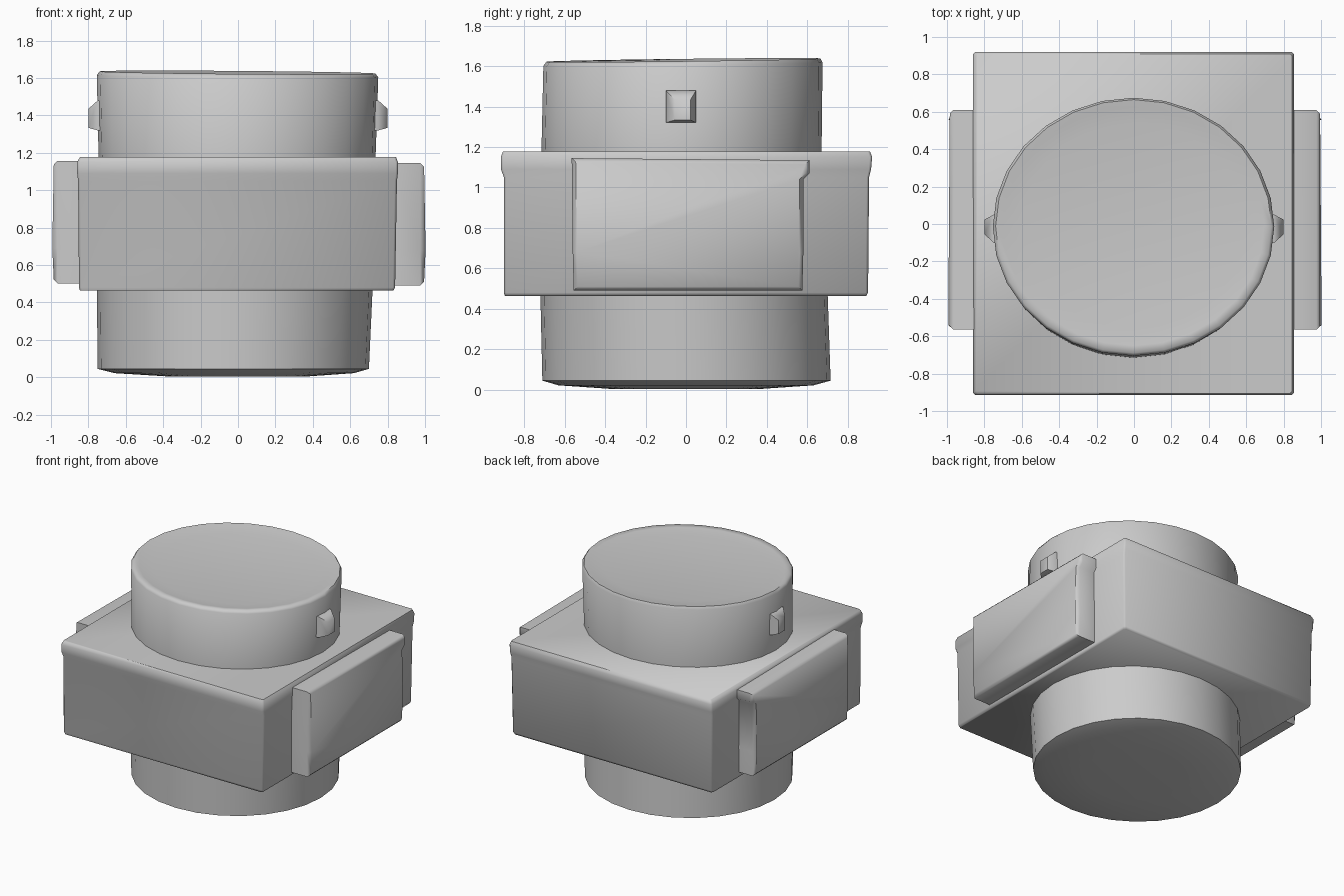
import bpy, bmesh, math

if "Cube" in bpy.data.objects:
    bpy.data.objects.remove(bpy.data.objects["Cube"])


def loft(name, rings, angle=40, cap_start=True):
    """Skin a stack of equal-length rings, cap the visible ends, shade by angle."""
    bm = bmesh.new()
    loops = [[bm.verts.new(p) for p in ring] for ring in rings]
    n = len(loops[0])
    for a, b in zip(loops, loops[1:]):
        for i in range(n):
            j = (i + 1) % n
            bm.faces.new((a[i], a[j], b[j], b[i]))
    if cap_start:
        bm.faces.new(loops[0])
    cap = bm.faces.new(loops[-1])
    bmesh.ops.recalc_face_normals(bm, faces=bm.faces)
    # open parts: make sure the end cap faces away from the open end
    cap.normal_update()
    start = sum((v.co for v in loops[0]), loops[0][0].co * 0) / n
    if cap.normal.dot(cap.calc_center_median() - start) < 0:
        bmesh.ops.reverse_faces(bm, faces=bm.faces)
    me = bpy.data.meshes.new(name)
    bm.to_mesh(me)
    bm.free()
    ob = bpy.data.objects.new(name, me)
    bpy.context.collection.objects.link(ob)
    bpy.ops.object.select_all(action='DESELECT')
    ob.select_set(True)
    bpy.context.view_layer.objects.active = ob
    bpy.ops.object.shade_smooth_by_angle(angle=math.radians(angle))
    return ob


def oval(x0, x1, y0, y1, z, tilt_x=0, tilt_y=0, n=28):
    cx, cy, rx, ry = (x0 + x1) / 2, (y0 + y1) / 2, (x1 - x0) / 2, (y1 - y0) / 2
    pts = []
    for i in range(n):
        a = 2 * math.pi * i / n
        x, y = cx + rx * math.cos(a), cy + ry * math.sin(a)
        pts.append((x, y, z + tilt_x * x + tilt_y * y))
    return pts


def rect(x0, x1, y0, y1, z, c=0.012):
    """Rectangle with small clipped corners."""
    return [(x0 + c, y0, z), (x1 - c, y0, z), (x1, y0 + c, z), (x1, y1 - c, z),
            (x1 - c, y1, z), (x0 + c, y1, z), (x0, y1 - c, z), (x0, y0 + c, z)]


# square housing with a slight lip around its top
loft("housing", [rect(-0.845, 0.83, -0.895, 0.89, 0.463),
                 rect(-0.85, 0.84, -0.90, 0.90, 0.48),
                 rect(-0.855, 0.85, -0.90, 0.905, 1.05),
                 rect(-0.86, 0.855, -0.915, 0.915, 1.09),
                 rect(-0.86, 0.855, -0.915, 0.92, 1.15),
                 rect(-0.845, 0.845, -0.905, 0.91, 1.178)], 60)

# upper drum with a slightly tilted, gently dished top
T = (-0.008, 0.012)
loft("upper_drum", [oval(-0.745, 0.735, -0.715, 0.67, 1.16),
                    oval(-0.755, 0.75, -0.705, 0.675, 1.61, *T),
                    oval(-0.74, 0.735, -0.69, 0.665, 1.63, *T),
                    oval(-0.70, 0.695, -0.65, 0.625, 1.625, *T),
                    oval(-0.60, 0.60, -0.56, 0.54, 1.612, *T)], 60, False)

# lower drum with a shallow domed base
loft("lower_drum", [oval(-0.755, 0.72, -0.72, 0.70, 0.48),
                    oval(-0.75, 0.70, -0.71, 0.715, 0.045),
                    oval(-0.66, 0.62, -0.63, 0.63, 0.022),
                    oval(-0.35, 0.35, -0.35, 0.35, 0.003)], 50, False)

for side, s, out, dz in (("left", -1, 0.985, 0.012), ("right", 1, 0.995, 0)):
    # side plate, wider along its top edge, bulging slightly low down
    rings = []
    for x, m in ((0.83, 0), (out - 0.02, 0), (out, 0.02)):
        rings.append([(s * px, y, z + dz) for px, y, z in (
            (x, -0.555 + m, 0.49 + m), (x, 0.575 - m, 0.49 + m),
            (x + m * 0.4, 0.58 - m, 0.68), (x, 0.58 - m, 1.04),
            (x, 0.61 - m, 1.07), (x, 0.61 - m, 1.135 - m),
            (x, -0.565 + m, 1.145 - m), (x + m * 0.4, -0.56 + m, 0.68))])
    loft(side + "_plate", rings, 50, False)

    # small stud on the drum
    rings = []
    for x, m in ((0.70, 0), (0.75, 0), (0.80, 0.045)):
        x *= s
        rings.append([(x, -0.10 + m, 1.32 + m * 0.3), (x, 0.05 - m * 0.6, 1.32 + m * 0.3),
                      (x, 0.05 - m * 0.6, 1.48 - m), (x, -0.10 + m, 1.48 - m)])
    loft(side + "_stud", rings, 60, False)
